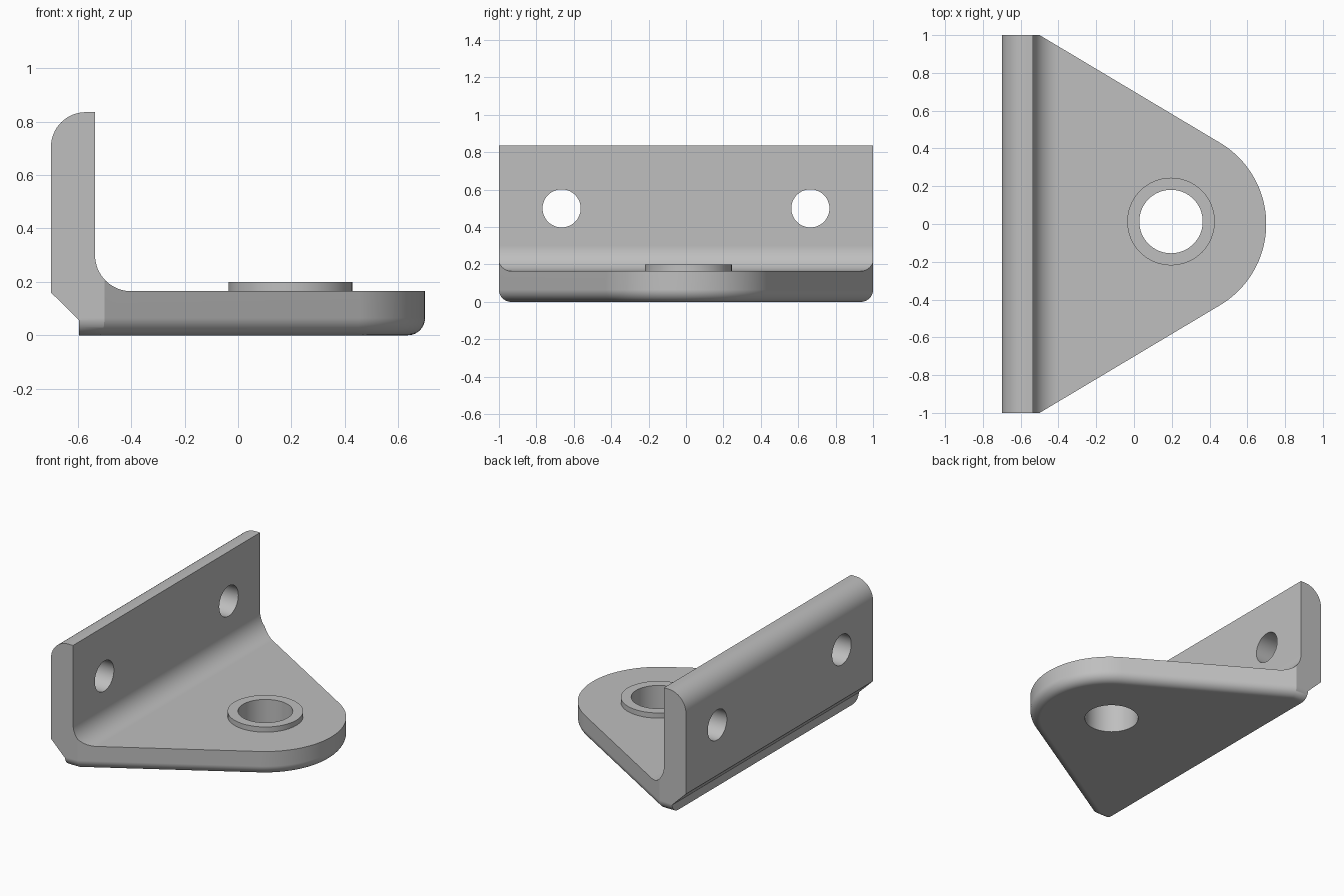
import bpy
import bmesh
from math import sin, cos, pi, radians, atan, asin, hypot
from mathutils import Matrix, Vector

cube = bpy.data.objects.get("Cube")
if cube:
    bpy.data.objects.remove(cube, do_unlink=True)

grey = bpy.data.materials.new("Plain grey")
grey.use_nodes = True
grey.diffuse_color = (0.52, 0.52, 0.52, 1)
grey.node_tree.nodes["Principled BSDF"].inputs["Base Color"].default_value = grey.diffuse_color


def arc(cx, cy, r, a0, a1, n):
    return [(cx + r * cos(a0 + (a1 - a0) * i / n), cy + r * sin(a0 + (a1 - a0) * i / n))
            for i in range(n + 1)]


def loft(name, rings):
    """Closed solid through matching rings of 3D points."""
    bm = bmesh.new()
    rows = [[bm.verts.new(p) for p in ring] for ring in rings]
    n = len(rows[0])
    for low, high in zip(rows, rows[1:]):
        for i in range(n):
            j = (i + 1) % n
            bm.faces.new((low[i], low[j], high[j], high[i]))
    bm.faces.new(rows[0][::-1])
    bm.faces.new(rows[-1])
    bmesh.ops.recalc_face_normals(bm, faces=bm.faces)
    mesh = bpy.data.meshes.new(name)
    bm.to_mesh(mesh)
    bm.free()
    mesh.materials.append(grey)
    obj = bpy.data.objects.new(name, mesh)
    bpy.context.collection.objects.link(obj)
    return obj


def cylinder(name, r, start, end, n=64):
    """Cylinder between two points."""
    start, end = Vector(start), Vector(end)
    turn = (end - start).to_track_quat('Z', 'Y')
    circle = [turn @ Vector((x, y, 0)) for x, y in arc(0, 0, r, 0, 2 * pi, n)[:-1]]
    return loft(name, [[c + p for p in circle] for c in (start, end)])


def combine(target, tool, operation):
    mod = target.modifiers.new(operation, 'BOOLEAN')
    mod.operation = operation
    mod.solver = 'EXACT'
    mod.object = tool
    bpy.context.view_layer.objects.active = target
    bpy.ops.object.modifier_apply(modifier=mod.name)
    bpy.data.objects.remove(tool, do_unlink=True)


# Angle section: upright wall, inner fillet, rounded top, chamfered heel
section = [(-0.7, 0.16), (-0.595, 0.057), (-0.595, -0.1), (0.9, -0.1), (0.9, 0.165)]
section += arc(-0.40, 0.30, 0.135, -pi / 2, -pi, 16)
section += [(-0.535, 0.835)]
section += arc(-0.57, 0.705, 0.13, pi / 2, pi, 16)
bracket = loft("bracket", [[(x, y, z) for x, z in section] for y in (-1.2, 1.2)])

# Plan outline: wide back, straight tapers tangent to a round nose
NOSE_X, NOSE_R, CORNER_X, EDGE_R = 0.2, 0.5, -0.5, 0.065
span = NOSE_X - CORNER_X
taper = atan(span) + asin(NOSE_R / hypot(span, 1))


def outline(inset, z):
    r = NOSE_R - inset
    y = 1 - inset
    x = NOSE_X + (r - sin(taper) * y) / cos(taper)
    pts = [(-0.9, -y), (x, -y)] + arc(NOSE_X, 0, r, -taper, taper, 40) + [(x, y), (-0.9, y)]
    return [(px, py, z) for px, py in pts]


# Rounded lower edge, then straight sides
steps = [i / 12 * pi / 2 for i in range(13)]
rings = [outline(EDGE_R * (1 - sin(a)), EDGE_R * (1 - cos(a))) for a in steps]
combine(bracket, loft("plan", rings + [outline(0, 1)]), 'INTERSECT')

# Raised collar and its through hole
HX, HY = 0.196, 0.013
combine(bracket, cylinder("collar", 0.232, (HX, HY, 0.1), (HX, HY, 0.2)), 'UNION')
combine(bracket, cylinder("bore", 0.168, (HX, HY, -0.2), (HX, HY, 0.4)), 'DIFFERENCE')

# Fixing holes through the wall
for side in (-1, 1):
    y = 0.665 * side
    combine(bracket, cylinder("fixing_hole", 0.102, (-0.9, y, 0.5), (-0.3, y, 0.5), 48), 'DIFFERENCE')

# Smooth curves with clean flats
bpy.ops.object.select_all(action='DESELECT')
bracket.select_set(True)
bpy.context.view_layer.objects.active = bracket
bpy.ops.object.shade_smooth_by_angle(angle=radians(25))
weighted = bracket.modifiers.new("clean_flats", 'WEIGHTED_NORMAL')
weighted.keep_sharp = True
